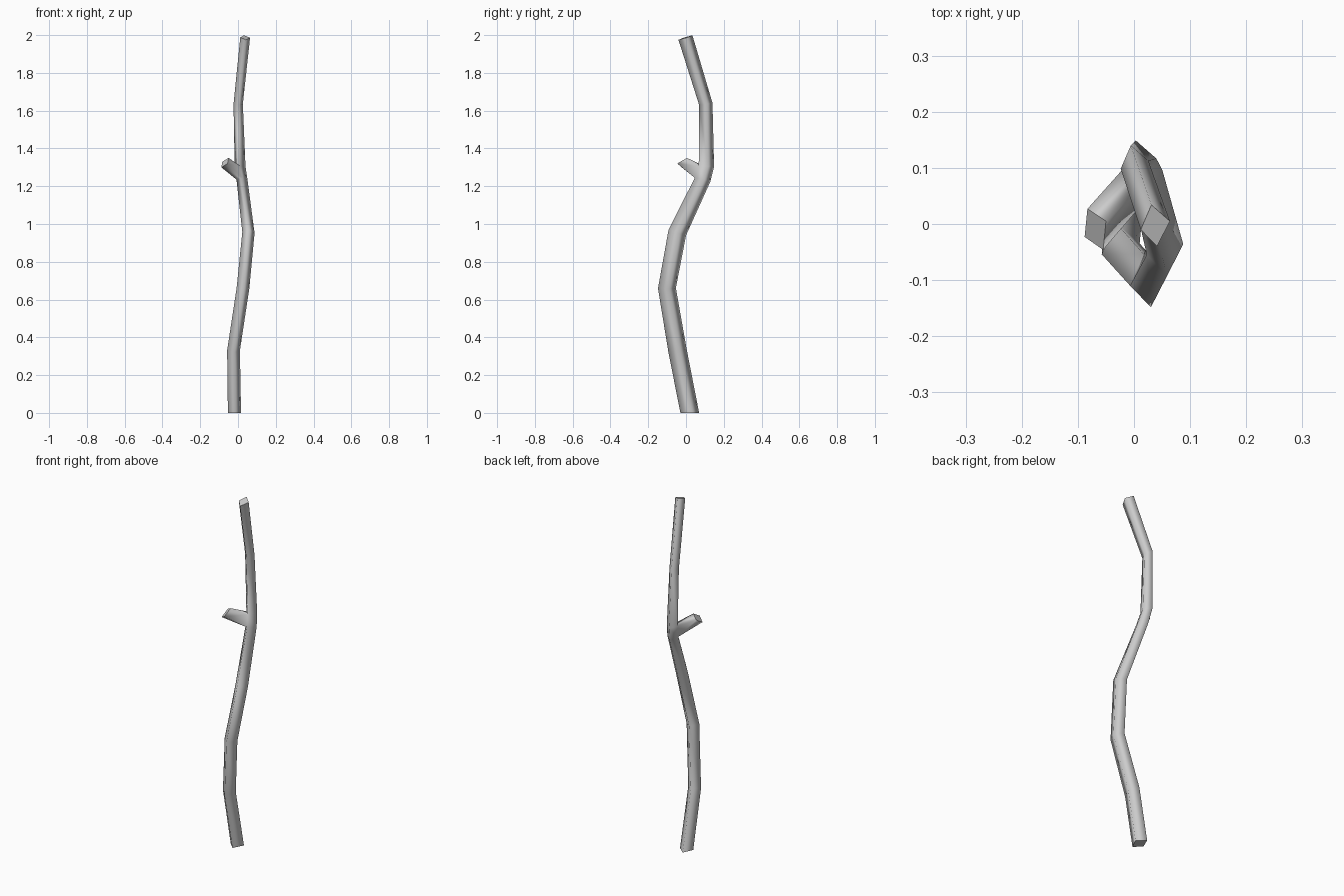
import bpy, bmesh
from mathutils import Vector

if "Cube" in bpy.data.objects:
    bpy.data.objects.remove(bpy.data.objects["Cube"])

# four-sided cross-section: back, right, front, left corner offsets
SECTION = [(-0.006, 0.037), (0.027, 0.008), (0.004, -0.037), (-0.025, -0.007)]

# stem path: x, y, z, section scale
PATH = [
    (-0.020, 0.020, 0.000, 1.34),
    (-0.025, -0.045, 0.330, 1.30),
    (0.025, -0.101, 0.660, 1.28),
    (0.054, -0.046, 0.955, 1.25),
    (0.020, 0.088, 1.235, 1.12),
    (0.010, 0.108, 1.305, 1.10),
    (0.000, 0.105, 1.635, 0.95),
    (0.037, -0.003, 1.987, 1.00),
]
BRANCH_SEGMENT = 4
# cut end of the twig: upper left, upper right, lower right, lower left
TWIG_END = [(-0.083, 0.027, 1.33), (-0.050, 0.005, 1.35),
            (-0.055, -0.046, 1.32), (-0.088, -0.023, 1.30)]

bm = bmesh.new()


def bridge(a, b, skip=None):
    for i in range(4):
        if i != skip:
            j = (i + 1) % 4
            bm.faces.new((a[i], a[j], b[j], b[i])).smooth = True


# stem rings, each tilted to follow the bend
rings = []
for k, (x, y, z, s) in enumerate(PATH):
    a = Vector(PATH[max(k - 1, 0)][:3])
    b = Vector(PATH[min(k + 1, len(PATH) - 1)][:3])
    t = (b - a).normalized()
    tilt = 0 if k == 0 else (0.5 if k in (4, 5) else 1)
    rings.append([bm.verts.new((x + dx * s, y + dy * s,
                                z - tilt * s * (t.x * dx + t.y * dy) / t.z))
                  for dx, dy in SECTION])

# stem skin, leaving one face open for the twig
for k in range(len(rings) - 1):
    bridge(rings[k], rings[k + 1], 2 if k == BRANCH_SEGMENT else None)
bm.faces.new(rings[0][::-1])
bm.faces.new(rings[-1])

# twig stub grown out of the open face
low, high = rings[BRANCH_SEGMENT], rings[BRANCH_SEGMENT + 1]
root = [high[3], high[2], low[2], low[3]]
tip = [bm.verts.new(p) for p in TWIG_END]
bridge(root, tip)
bm.faces.new(tip)

bmesh.ops.recalc_face_normals(bm, faces=bm.faces[:])
mesh = bpy.data.meshes.new("wooden_stick")
bm.to_mesh(mesh)
bm.free()
bpy.context.collection.objects.link(bpy.data.objects.new("wooden_stick", mesh))
